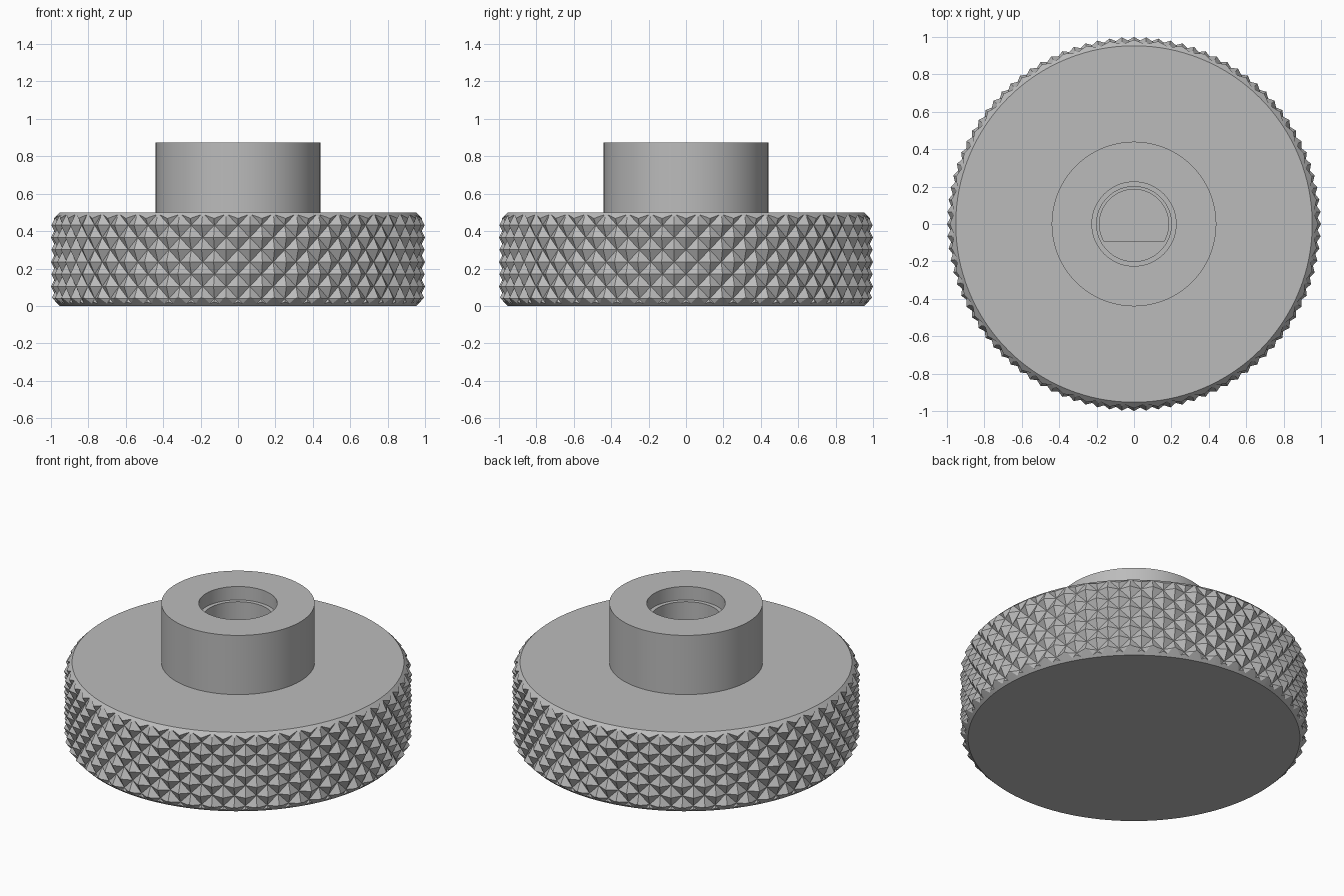
import bpy, bmesh, math
from math import sin, cos, pi

TEETH, ROW, DEPTH = 48, 0.0655, 0.034

if "Cube" in bpy.data.objects:
    bpy.data.objects.remove(bpy.data.objects["Cube"], do_unlink=True)

metal = bpy.data.materials.new("grey metal")
metal.use_nodes = True
GREY = (0.5, 0.5, 0.5, 1)
metal.diffuse_color = GREY
metal.node_tree.nodes["Principled BSDF"].inputs["Base Color"].default_value = GREY


def finish(bm, name):
    bmesh.ops.recalc_face_normals(bm, faces=bm.faces)
    mesh = bpy.data.meshes.new(name)
    bm.to_mesh(mesh)
    bm.free()
    mesh.materials.append(metal)
    obj = bpy.data.objects.new(name, mesh)
    bpy.context.collection.objects.link(obj)
    return obj


def stack(name, sections):
    """Solid skinned through rings of points, capped at both ends."""
    bm = bmesh.new()
    rings = [[bm.verts.new(p) for p in s] for s in sections]
    n = len(rings[0])
    for a, b in zip(rings, rings[1:]):
        for i in range(n):
            j = (i + 1) % n
            bm.faces.new((a[i], a[j], b[j], b[i]))
    bm.faces.new(rings[0])
    bm.faces.new(rings[-1])
    return finish(bm, name)


def circle(r, z, n=128, flat=-9):
    """Ring of points, optionally clipped by a flat at y = flat."""
    return [(r * cos(2 * pi * i / n), max(r * sin(2 * pi * i / n), flat), z)
            for i in range(n)]


def arc_ring(r, z, flat):
    """D section: an arc closed by one straight chord."""
    a = math.asin(flat / r)
    n = 96
    return [(r * cos(a + (pi - 2 * a) * i / n), r * sin(a + (pi - 2 * a) * i / n), z)
            for i in range(n + 1)]


def combine(obj, tool, operation):
    mod = obj.modifiers.new(operation.lower(), "BOOLEAN")
    mod.operation = operation
    mod.solver = "EXACT"
    mod.object = tool
    bpy.context.view_layer.objects.active = obj
    bpy.ops.object.modifier_apply(modifier=mod.name)
    bpy.data.objects.remove(tool, do_unlink=True)


def knurled_drum():
    """Drum covered in pyramids left between two sets of crossing grooves."""
    bm = bmesh.new()
    rows = range(-5, 7)
    last = len(rows) - 1
    grid = []
    for k, row in enumerate(rows):
        ring = []
        for i in range(2 * TEETH):
            peak = (i + row) % 2 == 0 and 0 < k < last
            r = 1.0 if peak else 1.0 - DEPTH
            a = pi * i / TEETH - pi / 2
            ring.append(bm.verts.new((r * cos(a), r * sin(a), 0.235 + ROW * row)))
        grid.append(ring)
    for k in range(last):
        for i in range(2 * TEETH):
            j = (i + 1) % (2 * TEETH)
            a, b, c, d = grid[k][i], grid[k][j], grid[k + 1][j], grid[k + 1][i]
            # the diagonal follows the groove floor
            if (i + rows[k]) % 2 == 0:
                bm.faces.new((a, b, d))
                bm.faces.new((b, c, d))
            else:
                bm.faces.new((a, b, c))
                bm.faces.new((a, c, d))
    bm.faces.new(grid[0])
    bm.faces.new(grid[-1])
    return finish(bm, "knurled_knob")


# Knurled wheel trimmed to height with chamfered rims
knob = knurled_drum()
blank = stack("chamfer_blank", [circle(0.953, 0), circle(1.05, 0.097),
                                circle(1.05, 0.403), circle(0.953, 0.5)])
combine(knob, blank, "INTERSECT")

# Raised hub
combine(knob, stack("hub", [circle(0.44, 0.4), circle(0.44, 0.875)]), "UNION")

# Counterbore, round bore and D-shaped shaft hole
combine(knob, stack("counterbore", [circle(0.225, 0.79), circle(0.225, 1)]), "DIFFERENCE")
combine(knob, stack("bore", [circle(0.2, 0.5), circle(0.2, 0.85)]), "DIFFERENCE")
combine(knob, stack("shaft_hole", [arc_ring(0.185, 0.12, -0.09),
                                   arc_ring(0.185, 0.6, -0.09)]), "DIFFERENCE")

# Smooth round walls, crisp edges
bpy.ops.object.select_all(action="DESELECT")
knob.select_set(True)
bpy.context.view_layer.objects.active = knob
bpy.ops.object.shade_smooth_by_angle(angle=math.radians(15))
